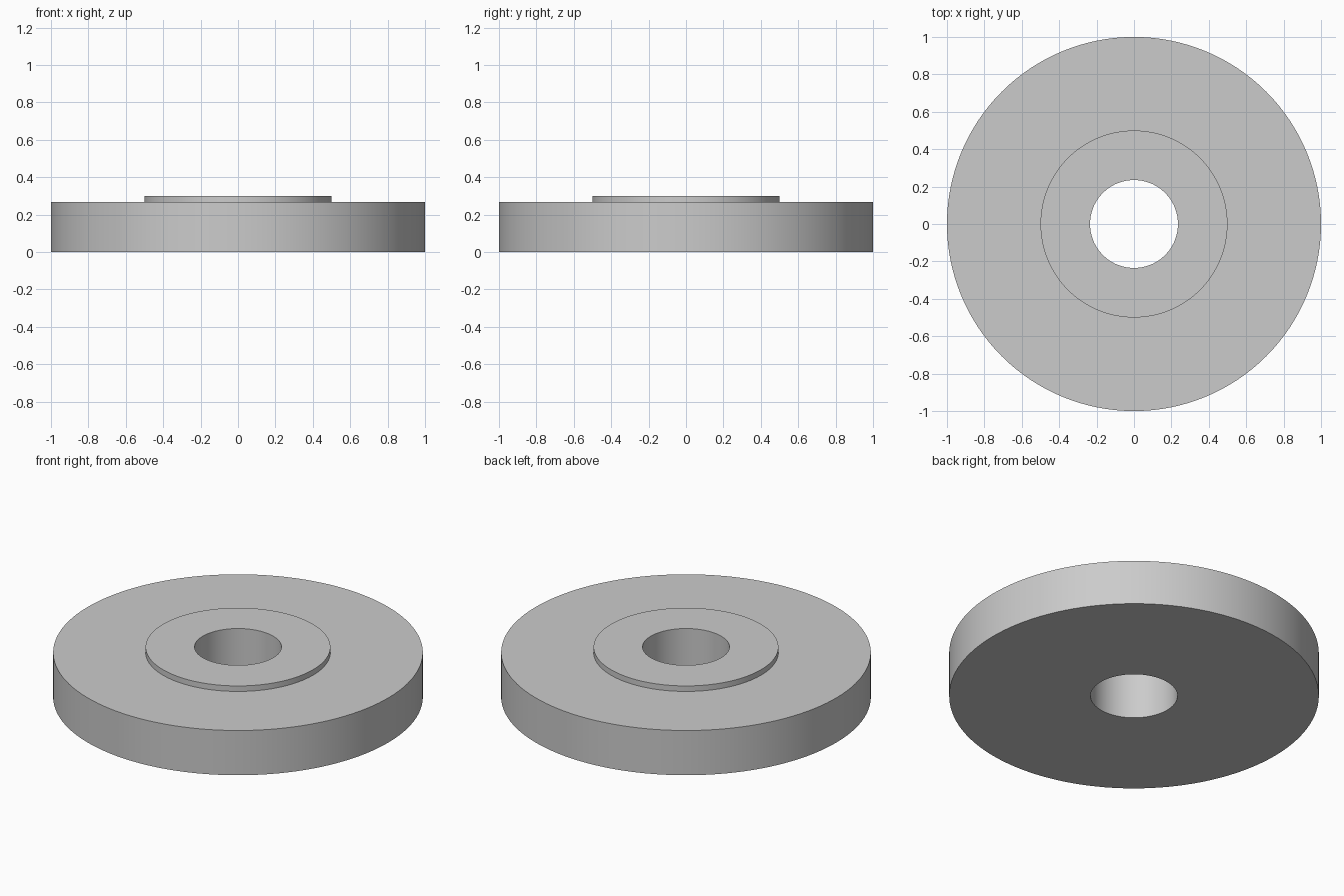
import bpy
import bmesh
from math import cos, sin, tau

cube = bpy.data.objects.get("Cube")
if cube:
    bpy.data.objects.remove(cube, do_unlink=True)

SEGMENTS = 128
BORE, HUB, RIM = 0.235, 0.5, 1.0
DISC_TOP, HUB_TOP = 0.267, 0.3

# Single plain grey material
grey = bpy.data.materials.new("light_grey")
grey.use_nodes = True
colour = (0.6, 0.6, 0.6, 1.0)
grey.diffuse_color = colour
grey.node_tree.nodes["Principled BSDF"].inputs["Base Color"].default_value = colour


def lathe(name, profile):
    """Turn a closed (radius, height) profile around the z axis."""
    bm = bmesh.new()
    rings = [[bm.verts.new((r * cos(tau * i / SEGMENTS), r * sin(tau * i / SEGMENTS), z))
              for i in range(SEGMENTS)] for r, z in profile]
    for k, ring in enumerate(rings):
        following = rings[(k + 1) % len(rings)]
        for i in range(SEGMENTS):
            j = (i + 1) % SEGMENTS
            bm.faces.new((ring[i], ring[j], following[j], following[i]))
    bmesh.ops.recalc_face_normals(bm, faces=bm.faces)
    mesh = bpy.data.meshes.new(name)
    bm.to_mesh(mesh)
    bm.free()
    mesh.materials.append(grey)
    obj = bpy.data.objects.new(name, mesh)
    bpy.context.collection.objects.link(obj)
    bpy.ops.object.select_all(action="DESELECT")
    obj.select_set(True)
    bpy.context.view_layer.objects.active = obj
    bpy.ops.object.shade_smooth_by_angle()
    return obj


# Flat disc with a raised hub and a straight through bore
lathe("disc_with_hub", [
    (BORE, 0), (RIM, 0), (RIM, DISC_TOP),
    (HUB, DISC_TOP), (HUB, HUB_TOP), (BORE, HUB_TOP),
])
